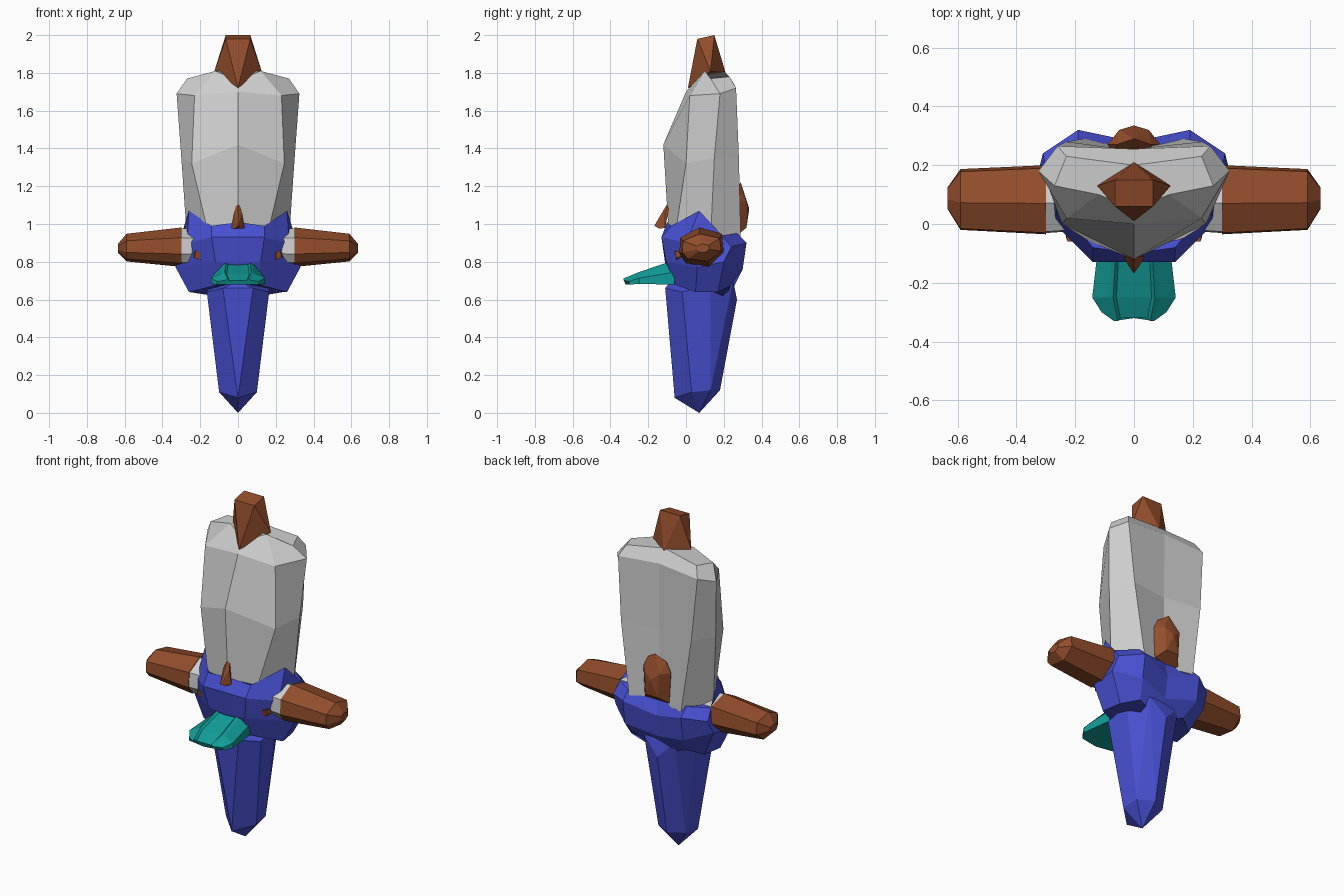
import bpy
import bmesh
from mathutils import Vector

cube = bpy.data.objects.get("Cube")
if cube:
    bpy.data.objects.remove(cube)


def material(name, colour):
    mat = bpy.data.materials.new(name)
    mat.use_nodes = True
    mat.diffuse_color = (*colour, 1)
    mat.node_tree.nodes["Principled BSDF"].inputs["Base Color"].default_value = (*colour, 1)
    return mat


blue = material("royal blue", (.065, .08, .64))
grey = material("light grey", (.62, .62, .62))
brown = material("rust brown", (.29, .075, .025))
teal = material("teal", (.006, .34, .32))


def finish(name, bm, mat, mirror=False):
    bmesh.ops.recalc_face_normals(bm, faces=bm.faces)
    mesh = bpy.data.meshes.new(name)
    bm.to_mesh(mesh)
    bm.free()
    mesh.materials.append(mat)
    obj = bpy.data.objects.new(name, mesh)
    bpy.context.collection.objects.link(obj)
    if mirror:
        obj.modifiers.new("Mirror", "MIRROR")
    return obj


def whole(half):
    """Complete a half ring across the centre plane."""
    return half + [(-x, y, z) for x, y, z in reversed(half) if x > 0]


def loft(name, rings, mat, mirror=False):
    """Skin closed rings of equal length and cap both ends."""
    bm = bmesh.new()
    rows = [[bm.verts.new(p) for p in ring] for ring in rings]
    for low, high in zip(rows, rows[1:]):
        for i in range(len(low)):
            j = (i + 1) % len(low)
            bm.faces.new((low[i], low[j], high[j], high[i]))
    bm.faces.new(rows[0])
    bm.faces.new(rows[-1])
    return finish(name, bm, mat, mirror)


def hull(name, points, mat, symmetric=True, mirror=False):
    """Faceted solid wrapped around a few corner points."""
    bm = bmesh.new()
    for p in whole(points) if symmetric else points:
        bm.verts.new(p)
    bmesh.ops.convex_hull(bm, input=bm.verts)
    loose = [v for v in bm.verts if not v.link_faces]
    bmesh.ops.delete(bm, geom=loose, context="VERTS")
    return finish(name, bm, mat, mirror)


# Tall grey upper body with a heart-shaped section
loft("upper_body", [whole(r) for r in (
    [(0, -.09, .92), (.15, -.06, .92), (.27, .13, .92), (.17, .29, .92), (0, .25, .92)],
    [(0, -.12, 1.42), (.245, 0, 1.32), (.3, .15, 1.35), (.23, .28, 1.35), (0, .25, 1.35)],
    [(0, 0, 1.7), (.23, .02, 1.68), (.325, .18, 1.69), (.26, .265, 1.72), (0, .255, 1.74)],
    [(0, .05, 1.76), (.12, .1, 1.81), (.27, .13, 1.77), (.23, .23, 1.78), (0, .2, 1.81)],
)], grey)

# Crest on top: diamond foot, square head
hull("top_crest", [(0, .01, 1.72), (.125, .13, 1.81), (0, .21, 1.8),
                   (.065, .06, 1.98), (.065, .15, 2)], brown)

# Tapered lower body ending in a point
hull("lower_body", [
    (0, -.08, .7), (.08, -.11, .66), (.165, -.02, .64), (.16, .13, .68),
    (.1, .25, .7), (0, .27, .6),
    (0, -.06, .08), (.1, .03, .11), (.09, .13, .12), (0, .18, .12),
    (0, .07, 0)], blue)

# Collar wrapped around the middle, lobed at the back
loft("collar", [whole(r) for r in (
    [(0, -.06, .68), (.1, -.06, .68), (.26, .05, .64), (.24, .17, .64), (.15, .23, .67), (0, .22, .6)],
    [(0, -.11, .79), (.12, -.105, .8), (.33, .06, .77), (.32, .2, .8), (.19, .3, .76), (0, .26, .72)],
    [(0, -.13, .93), (.14, -.13, .93), (.27, 0, .9), (.31, .24, .88), (.19, .32, .9), (0, .28, .85)],
    [(0, -.1, 1.01), (.14, -.08, .99), (.26, .07, 1.07), (.3, .19, .94), (.19, .27, .95), (0, .26, .94)],
)], blue)

# Arms: one section scaled about its middle, mirrored to both sides
section = [(-.03, .93), (.07, .985), (.19, .95), (.2, .85), (.12, .77), (0, .79), (-.035, .84)]
middle = Vector((.09, .87))


def arm_ring(x, scale_y, scale_z):
    ring = []
    for p in section:
        d = Vector(p) - middle
        ring.append((x, middle.x + d.x * scale_y, middle.y + d.y * scale_z))
    return ring


loft("arm_cuffs", [arm_ring(.18, .9, .9), arm_ring(.305, .97, .93)], grey, mirror=True)
loft("arms", [arm_ring(.3, 1, .97), arm_ring(.59, .88, .68),
              arm_ring(.635, .3, .22)], brown, mirror=True)


# Ridged, wedge-shaped tongue
def tongue_ring(y, width, top, base, bow=0):
    return whole([(0, y + bow, top - .01), (width * .42, y + bow, top - .01),
                  (width * .5, y, top), (width * .62, y, top - .01),
                  (width, y + bow * 3, (top + base) / 2),
                  (width, y + bow * 3, base), (0, y + bow, base)])


loft("tongue", [tongue_ring(-.06, .12, .81, .68), tongue_ring(-.25, .142, .745, .682),
                tongue_ring(-.33, .11, .712, .68, .01)], teal)

# Small beak spike above the face
hull("beak", [(0, -.08, 1.14), (.02, -.11, 1.06), (.035, -.11, .98),
              (.02, -.14, .975), (0, -.168, .99)], brown)

# Small faceted eyes
hull("eyes", [(.2, -.06, .85), (.225, -.06, .86), (.23, -.05, .82), (.2, -.05, .81),
              (.19, 0, .84), (.24, 0, .84)], brown, symmetric=False, mirror=True)

# Fin plate on the back
hull("back_fin", [(0, .29, 1.22), (.06, .27, 1.18), (.09, .27, 1.12), (.08, .27, .94),
                  (.05, .32, 1.12), (.04, .32, .98), (0, .335, 1.08), (0, .24, .92),
                  (.05, .2, 1.1)], brown)
